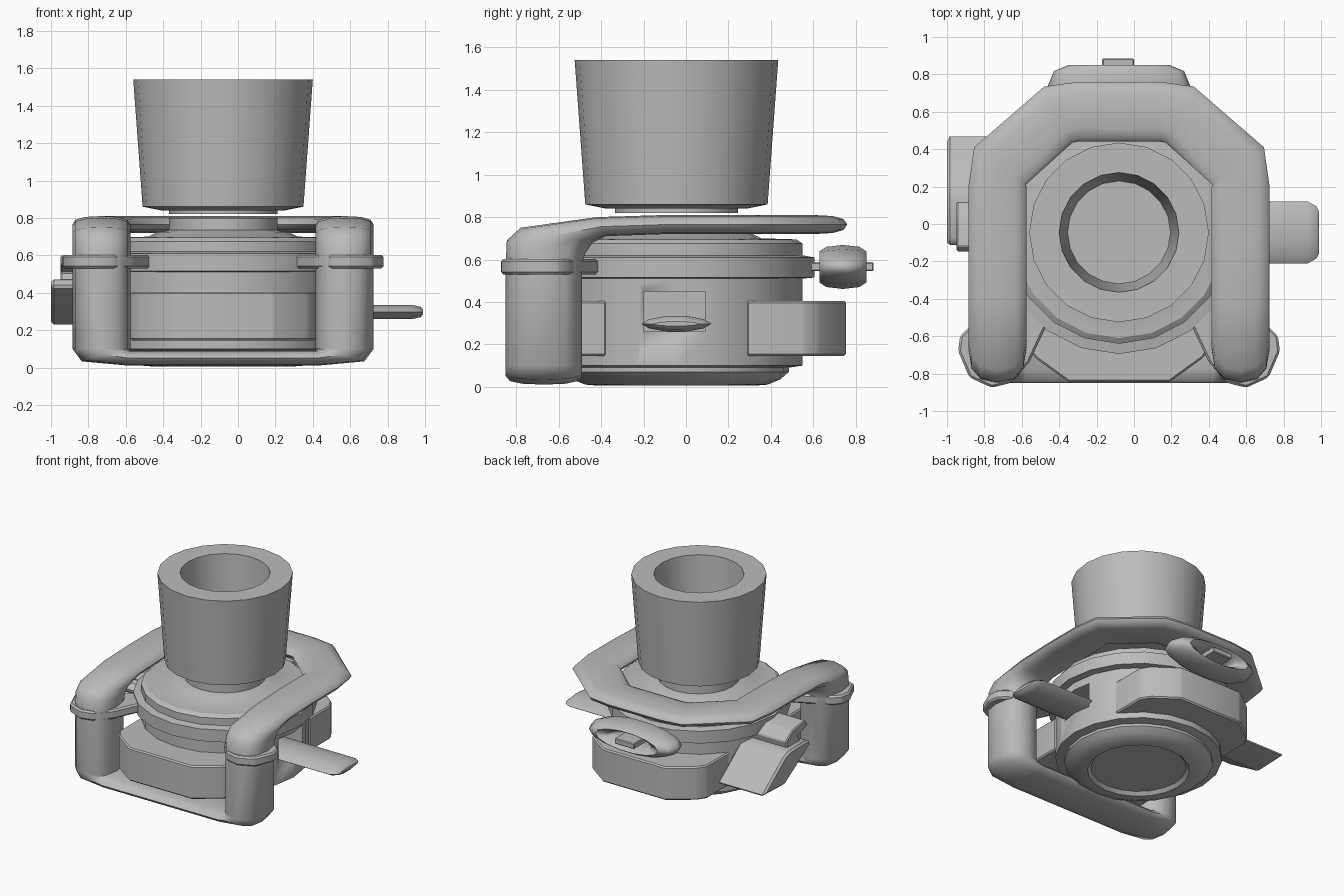
import bpy, bmesh, math
from mathutils import Vector

if "Cube" in bpy.data.objects:
    bpy.data.objects.remove(bpy.data.objects["Cube"])

CX, CY = -0.08, -0.045
grey = bpy.data.materials.new("plain_grey")
grey.use_nodes = True
GREY = (0.5, 0.5, 0.5, 1)
grey.diffuse_color = GREY
grey.node_tree.nodes["Principled BSDF"].inputs["Base Color"].default_value = GREY


def finish(bm, name, angle=35):
    bmesh.ops.remove_doubles(bm, verts=bm.verts, dist=0.0005)
    bmesh.ops.recalc_face_normals(bm, faces=bm.faces)
    mesh = bpy.data.meshes.new(name)
    bm.to_mesh(mesh)
    bm.free()
    ob = bpy.data.objects.new(name, mesh)
    bpy.context.collection.objects.link(ob)
    mesh.materials.append(grey)
    shade(ob, angle)
    return ob


def shade(ob, angle=35):
    bpy.ops.object.select_all(action="DESELECT")
    bpy.context.view_layer.objects.active = ob
    ob.select_set(True)
    bpy.ops.object.shade_smooth_by_angle(angle=math.radians(angle))


def lathe(name, profile, sides=20):
    bm = bmesh.new()
    vs = [bm.verts.new((CX + r, CY, z)) for r, z in profile]
    es = [bm.edges.new(p) for p in zip(vs, vs[1:])]
    bmesh.ops.spin(bm, geom=vs + es, cent=(CX, CY, 0), axis=(0, 0, 1),
                   angle=math.tau, steps=sides, use_merge=True)
    return finish(bm, name, 30)


def prism(name, points, axis, lo, hi, bevel=0.0):
    """Extrude an outline along axis 0 (points are y, z) or 2 (points are x, y)."""
    bm = bmesh.new()
    at = lambda p, d: (d, *p) if axis == 0 else (*p, d)
    face = bm.faces.new([bm.verts.new(at(p, lo)) for p in points])
    top = bmesh.ops.extrude_face_region(bm, geom=[face])["geom"]
    shift = Vector((hi - lo, 0, 0) if axis == 0 else (0, 0, hi - lo))
    bmesh.ops.translate(bm, vec=shift, verts=[v for v in top if isinstance(v, bmesh.types.BMVert)])
    if bevel:
        bmesh.ops.bevel(bm, geom=bm.edges[:], offset=bevel, segments=1, affect="EDGES")
    return finish(bm, name, 30)


def sweep(bm, rings, sides=12, power=0.8, cap=False):
    """Skin oval sections given as (centre, half axis, half axis)."""
    soft = lambda c: math.copysign(abs(c) ** power, c)
    loops = []
    for pos, a, b in rings:
        turn = [math.tau * i / sides for i in range(sides)]
        loops.append([bm.verts.new(Vector(pos) + Vector(a) * soft(math.cos(t))
                                   + Vector(b) * soft(math.sin(t))) for t in turn])
    for l, m in zip(loops, loops[1:]):
        for i in range(sides):
            j = (i + 1) % sides
            bm.faces.new((l[i], l[j], m[j], m[i]))
    if cap:
        bm.faces.new(loops[0])
        bm.faces.new(loops[-1])


# Round body with a raised collar and a rounded foot
body = lathe("body", [(0, .03), (.34, .03), (.365, .005), (.43, .01), (.49, .035),
                      (.53, .07), (.53, .09), (.595, .1), (.595, .51), (.65, .515),
                      (.65, .61), (.595, .62), (.595, .675), (.565, .695), (.4, .7),
                      (.35, .725), (.29, .735), (.29, .8), (0, .8)])

# Slot in the side for the lever
slot = prism("slot_cutter", [(-.2, .26), (.09, .26), (.09, .45), (-.2, .45)], 0, .3, .8)
slot.hide_render = True
slot.hide_set(True)
cut = body.modifiers.new("slot", "BOOLEAN")
cut.object = slot
cut.operation = "DIFFERENCE"
cut.solver = "EXACT"

# Tapered open cup on the neck
lathe("cup", [(0, .82), (.29, .82), (.29, .84), (.33, .84), (.43, .86), (.48, 1.54),
              (.32, 1.54), (.275, .9), (0, .9)])

# Front and back blocks with cut corners
for name, sign in (("front_block", -1), ("back_block", 1)):
    half = [(.495, .33), (.495, .6), (.45, .67), (.27, .8)]
    outline = [(CX + x, CY + sign * y) for x, y in half]
    outline += [(CX - x, CY + sign * y) for x, y in reversed(half)]
    prism(name, outline, 2, .145, .405, .01)

# Flattened tube frame: one half, mirrored
UP, FLAT = (0, .18, 0), (0, 0, -.045)
SIDE = (-.155, 0, 0)
half_frame = [
    ((0, -.67, .05), UP, (0, 0, .04)),
    ((.5, -.67, .05), UP, (0, 0, .04)),
    ((.63, -.67, .068), UP, (-.125, 0, .035)),
    ((.65, -.67, .1), UP, SIDE),
    ((.65, -.67, .58), UP, SIDE),
    ((.65, -.66, .66), (0, .185, -.03), SIDE),
    ((.65, -.61, .715), (0, .17, -.035), SIDE),
    ((.65, -.4, .755), (0, .02, -.045), SIDE),
    ((.65, -.1, .765), FLAT, SIDE),
    ((.65, .2, .765), FLAT, SIDE),
    ((.637, .31), FLAT, (-.138, -.1, 0)),
    ((.325, .585), FLAT, (-.075, -.15, 0)),
    ((.22, .6), FLAT, (0, -.16, 0)),
    ((0, .6), FLAT, (0, -.16, 0)),
]
bm = bmesh.new()
for s in (-1, 1):
    sweep(bm, [((CX + s * p[0], p[1], p[2] if len(p) > 2 else .765),
                (s * a[0], a[1], a[2]), (s * b[0], b[1], b[2])) for p, a, b in half_frame])
finish(bm, "tube_frame", 50)

# Clamp bands tying the posts to the body
band = [(.86, -.68), (.85, -.6), (.8, -.55), (.42, -.36), (.33, -.42), (.48, -.74),
        (.58, -.85), (.68, -.875), (.8, -.82)]
for name, s in (("left_clamp", 1), ("right_clamp", -1)):
    prism(name, [(CX + s * x, y) for x, y in band], 2, .53, .602, .012)

# Lever blade in the slot
bm = bmesh.new()
sweep(bm, [((x, -.045, .297), (0, w, 0), (0, 0, h)) for x, w, h in
           ((.28, .165, .04), (.93, .165, .04), (.975, .14, .03), (.99, .11, .012))],
      10, 1.15, True)
finish(bm, "lever", 40)

# Back knob: a flattened ring with a pin through it
bpy.ops.mesh.primitive_torus_add(major_segments=14, minor_segments=8, major_radius=.27,
                                 minor_radius=.11, location=(CX, .74, .565),
                                 rotation=(math.pi / 2, 0, 0))
knob = bpy.context.object
knob.name = "back_knob"
knob.scale = (1, .28, 1)
knob.data.materials.append(grey)
shade(knob, 45)
prism("knob_pin", [(.58, .545), (.885, .545), (.885, .588), (.58, .588)], 0, -.17, 0, .006)

# Slanted side latch with a small hook
prism("side_latch", [(.48, .24), (.2, .23), (-.12, .43), (-.09, .47), (.14, .47), (.2, .45)],
      0, -1.0, -.6, .015)
prism("latch_hook", [(.1, .44), (-.08, .44), (-.03, .51), (-.15, .55), (-.12, .6),
                     (.04, .58), (.12, .52)], 0, -.95, -.62, .008)
